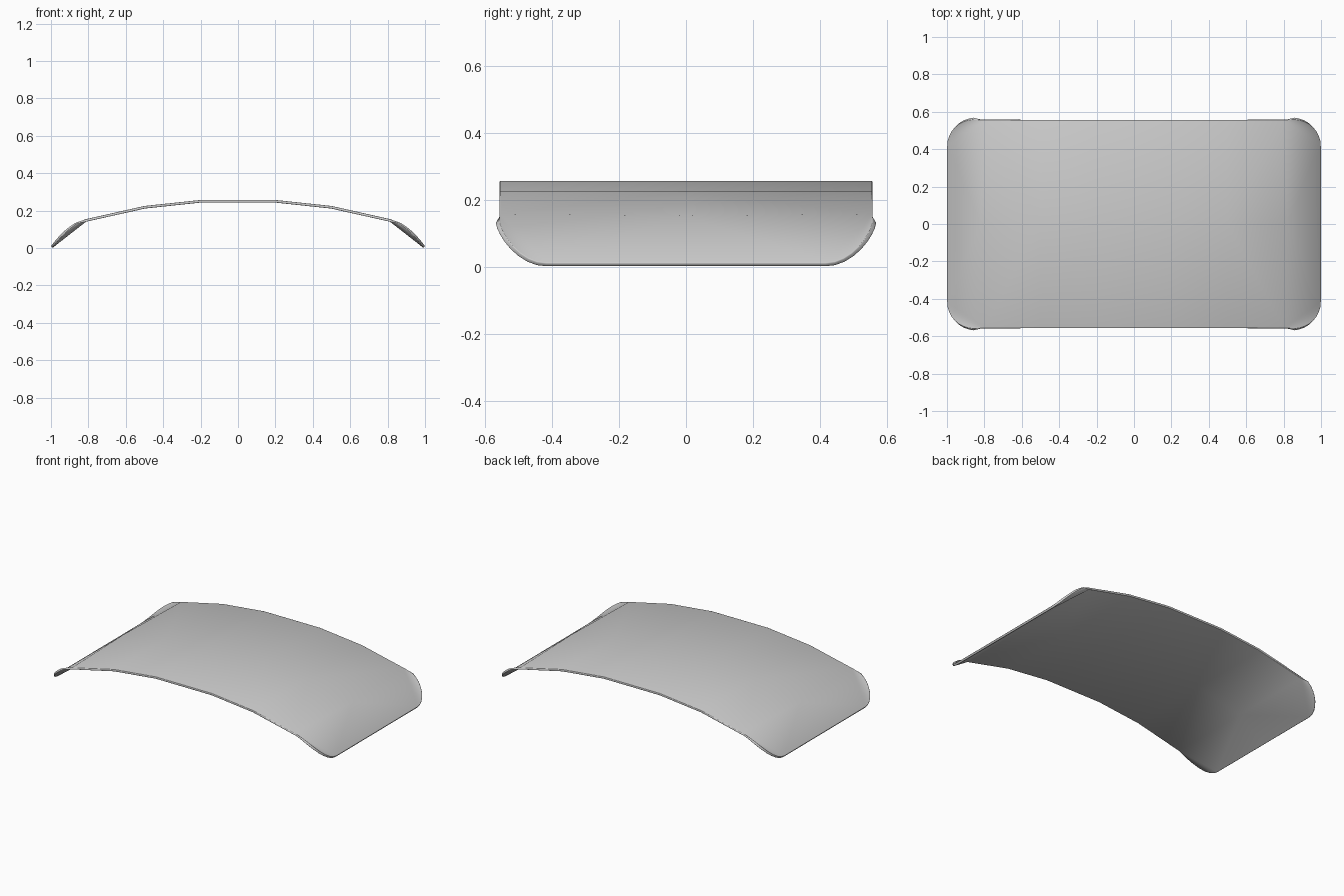
import bpy, bmesh
from math import sin, cos, pi

if "Cube" in bpy.data.objects:
    bpy.data.objects.remove(bpy.data.objects["Cube"])

HALF_Y, R = 0.557, 0.14          # half depth, corner radius
END_X, END_Z, RIM_Z = 0.82, 0.153, 0.012

def bulge(x):
    # height along the rounded corner, slightly above the straight end slope
    t = (x - END_X) / (1 - END_X)
    return END_Z + (RIM_Z - END_Z) * t + 0.1 * t * (1 - t)

bm = bmesh.new()

# main arch: one quarter, made of straight strips
rows = []
for x, z in [(0, 0.257), (0.2, 0.257), (0.5, 0.225), (END_X, END_Z)]:
    rows.append((bm.verts.new((x, 0, z)), bm.verts.new((x, HALF_Y, z))))
for (a, b), (c, d) in zip(rows, rows[1:]):
    bm.faces.new((a, c, d, b))

# down-turned end with a rounded corner fan
mid, corner = rows[-1]
arc = []
for i in range(9):
    a = pi / 2 * (1 - i / 8)
    x = 1 - R + R * cos(a)
    arc.append(bm.verts.new((x, HALF_Y - R + R * sin(a), bulge(x))))
rim = bm.verts.new((1, 0, RIM_Z))
bm.faces.new((mid, rim, arc[-1], corner))
for p, q in zip(arc, arc[1:]):
    bm.faces.new((corner, q, p))

mesh = bpy.data.meshes.new("curved_panel")
bm.to_mesh(mesh)
bm.free()
panel = bpy.data.objects.new("curved_panel", mesh)
bpy.context.collection.objects.link(panel)

# full panel by mirroring, then thin shell with softened rim
m = panel.modifiers.new("mirror", 'MIRROR')
m.use_axis = (True, True, False)
s = panel.modifiers.new("thickness", 'SOLIDIFY')
s.thickness = 0.014
s.offset = -1
b = panel.modifiers.new("rim_bevel", 'BEVEL')
b.width = 0.003
b.segments = 2
b.limit_method = 'ANGLE'
b.angle_limit = pi / 3

bpy.context.view_layer.objects.active = panel
panel.select_set(True)
bpy.ops.object.shade_smooth_by_angle(angle=pi / 4)
